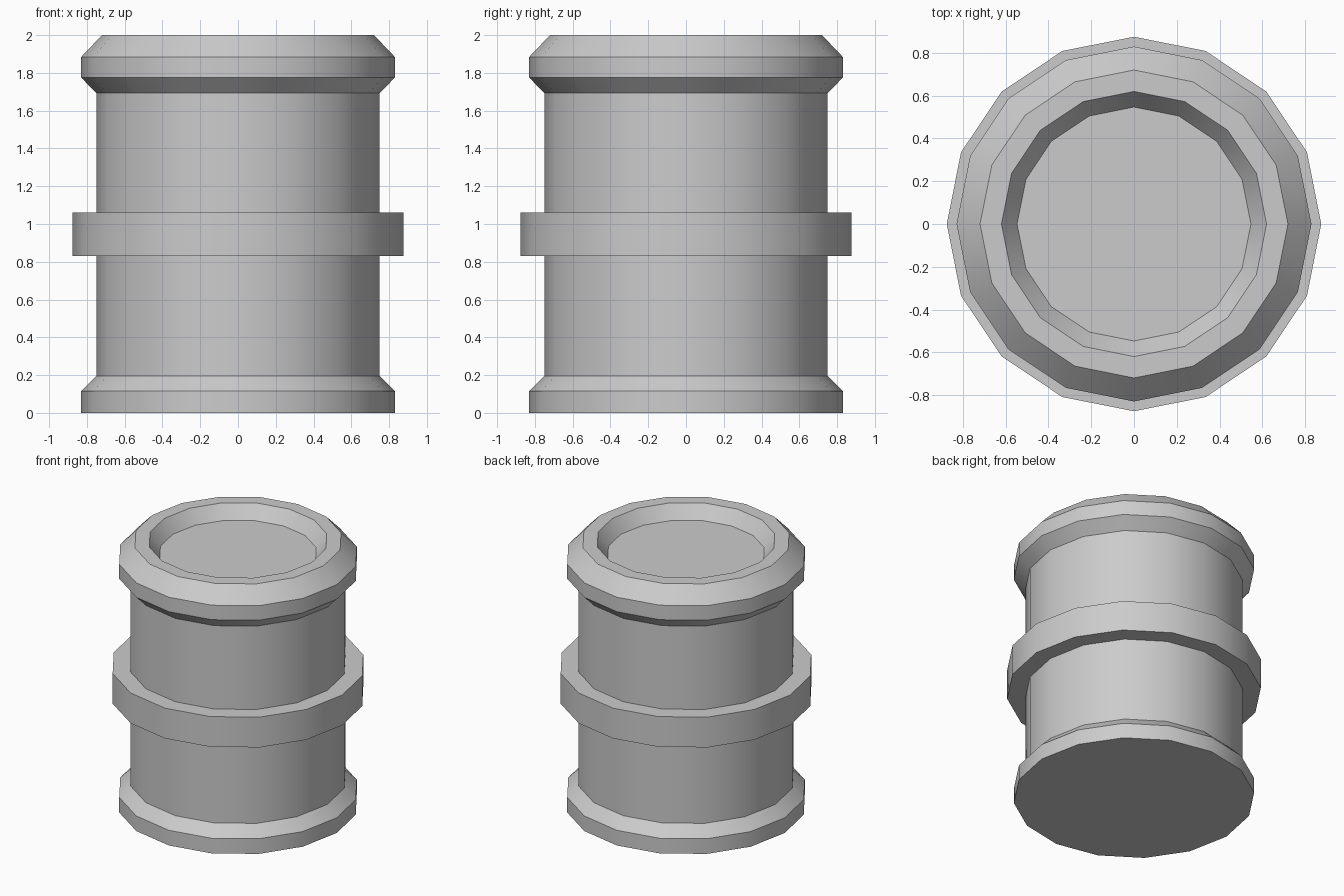
import bpy, bmesh
from math import cos, sin, tau, radians

if "Cube" in bpy.data.objects:
    bpy.data.objects.remove(bpy.data.objects["Cube"])

SIDES = 16


def lathe(name, profile):
    """Revolve (radius, z) points around z and cap both ends."""
    bm = bmesh.new()
    rings = [[bm.verts.new((r * cos(tau * i / SIDES), r * sin(tau * i / SIDES), z))
              for i in range(SIDES)] for r, z in profile]
    for a, b in zip(rings, rings[1:]):
        for i in range(SIDES):
            j = (i + 1) % SIDES
            bm.faces.new((a[i], a[j], b[j], b[i]))
    bm.faces.new(rings[0][::-1])
    bm.faces.new(rings[-1])
    bmesh.ops.recalc_face_normals(bm, faces=bm.faces)
    mesh = bpy.data.meshes.new(name)
    bm.to_mesh(mesh)
    bm.free()
    obj = bpy.data.objects.new(name, mesh)
    bpy.context.collection.objects.link(obj)
    bpy.ops.object.select_all(action='DESELECT')
    obj.select_set(True)
    bpy.context.view_layer.objects.active = obj
    bpy.ops.object.shade_smooth_by_angle(angle=radians(30))
    return obj


# One continuous drum shell, from the bottom up
foot = [(0.83, 0.0), (0.83, 0.115), (0.75, 0.195)]
middle_band = [(0.75, 0.83), (0.876, 0.83), (0.876, 1.06), (0.75, 1.06)]
top_rim = [(0.75, 1.693), (0.83, 1.775), (0.83, 1.885), (0.72, 2.0)]
recessed_lid = [(0.62, 2.0), (0.547, 1.9)]
lathe("drum_shell", foot + middle_band + top_rim + recessed_lid)
